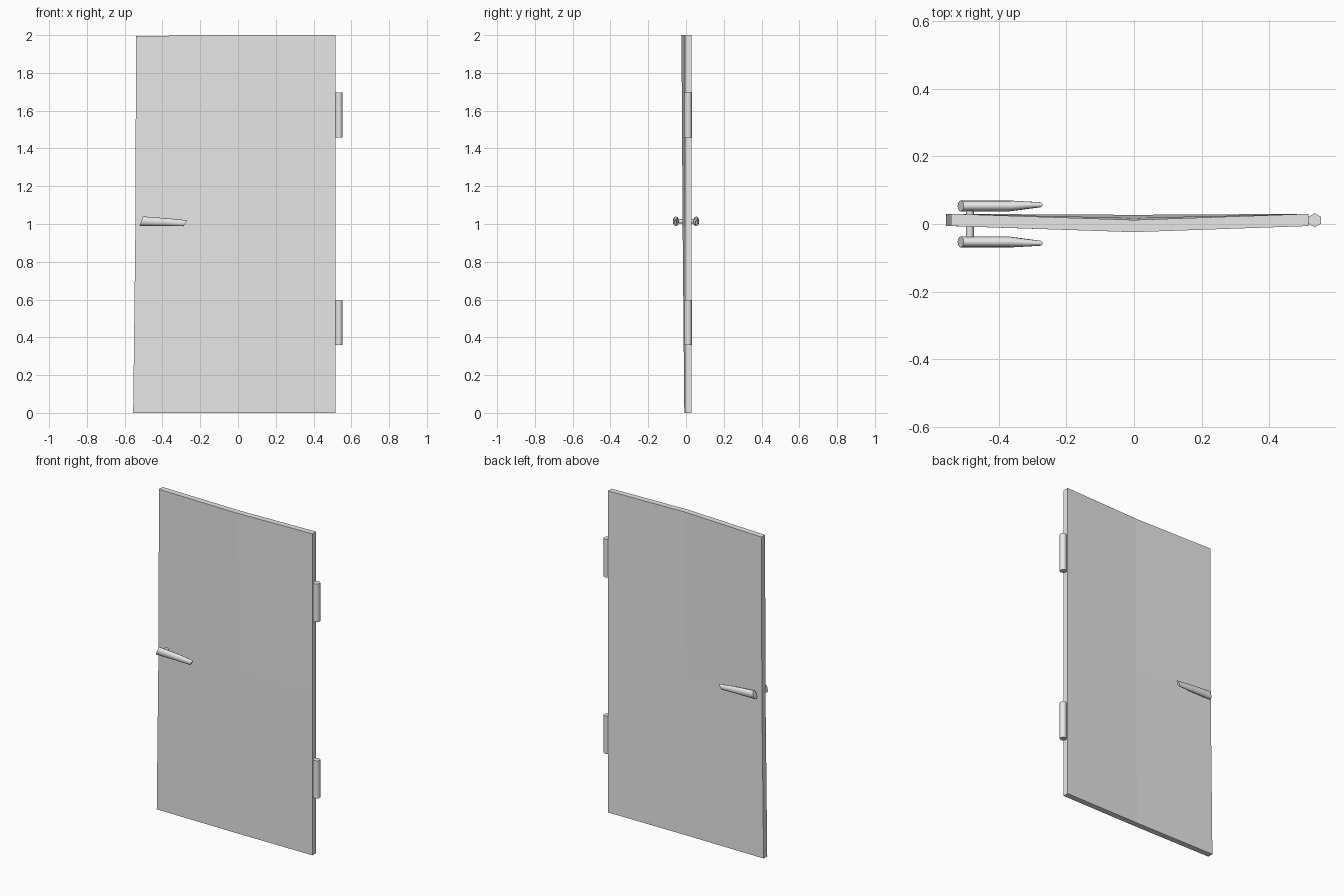
import bpy
import bmesh
from math import cos, sin, pi, radians

cube = bpy.data.objects.get("Cube")
if cube:
    bpy.data.objects.remove(cube, do_unlink=True)

grey = bpy.data.materials.new("light grey")
grey.use_nodes = True
grey.diffuse_color = (0.8, 0.8, 0.8, 1)
grey.node_tree.nodes["Principled BSDF"].inputs["Base Color"].default_value = (0.8, 0.8, 0.8, 1)


def finish(name, bm, smooth_angle=None):
    bmesh.ops.recalc_face_normals(bm, faces=bm.faces)
    mesh = bpy.data.meshes.new(name)
    bm.to_mesh(mesh)
    bm.free()
    mesh.materials.append(grey)
    obj = bpy.data.objects.new(name, mesh)
    bpy.context.collection.objects.link(obj)
    if smooth_angle:
        bpy.ops.object.select_all(action='DESELECT')
        obj.select_set(True)
        bpy.context.view_layer.objects.active = obj
        bpy.ops.object.shade_smooth_by_angle(angle=radians(smooth_angle))
    return obj


def loft(name, rings, smooth_angle=None):
    """Skin a list of equal rings and cap both ends."""
    bm = bmesh.new()
    loops = [[bm.verts.new(p) for p in ring] for ring in rings]
    n = len(loops[0])
    for a, b in zip(loops, loops[1:]):
        for i in range(n):
            j = (i + 1) % n
            bm.faces.new((a[i], a[j], b[j], b[i]))
    bm.faces.new(loops[0])
    bm.faces.new(loops[-1])
    return finish(name, bm, smooth_angle)


# Door panel: slightly warped slab, bowed forward more toward the top
BACK, THICK, RIGHT_EDGE = 0.03, 0.036, 0.516
rows = [(0.0, -0.555, 0.003), (1.0, -0.543, 0.012), (2.0, -0.54, 0.018)]
bm = bmesh.new()
grid = []
for z, left, bow in rows:
    top = 0.005 if z == 2 else 0
    cols = [(left, 0, z - top), (0, bow, z), (RIGHT_EDGE, 0, z)]
    grid.append([bm.verts.new((x, BACK - THICK - b, h)) for x, b, h in cols])
for r0, r1 in zip(grid, grid[1:]):
    for i in range(2):
        bm.faces.new((r0[i], r0[i + 1], r1[i + 1], r1[i]))
ext = bmesh.ops.extrude_face_region(bm, geom=bm.faces[:], use_keep_orig=True)
bmesh.ops.translate(bm, vec=(0, THICK, 0),
                    verts=[v for v in ext["geom"] if isinstance(v, bmesh.types.BMVert)])
finish("door_panel", bm)

# Hinges: six-sided pins on the left edge
for name, z0, z1 in (("lower_hinge", 0.36, 0.595), ("upper_hinge", 1.457, 1.695)):
    rings = [[(0.534 + 0.021 * sin(k * pi / 3), 0.011 + 0.021 * cos(k * pi / 3), z)
              for k in range(6)] for z in (z0, z1)]
    loft(name, rings, 61)

# Lever handles: tapered bars with slanted ends, one on each side
# station: x, inner distance, outer distance, bottom, top
stations = [(-0.512, 0.037, 0.0695, 0.99, 1.04),
            (-0.37, 0.037, 0.0695, 0.99, 1.029),
            (-0.279, 0.049, 0.0645, 0.988, 1.02)]
SIDES = 12
for name, side in (("front_handle", -1), ("back_handle", 1)):
    rings = []
    for x, inner, outer, low, high in stations:
        ring = []
        for k in range(SIDES):
            a = 2 * pi * k / SIDES
            ring.append((x + 0.009 * sin(a),
                         side * ((inner + outer) / 2 + (outer - inner) / 2 * cos(a)),
                         (low + high) / 2 + (high - low) / 2 * sin(a)))
        rings.append(ring)
    loft(name, rings, 50)

# Spindle joining the two handles through the door
rings = [[(-0.485 + 0.012 * cos(k * pi / 6), y, 1.014 + 0.012 * sin(k * pi / 6))
          for k in range(12)] for y in (-0.045, 0.045)]
loft("handle_spindle", rings, 50)
